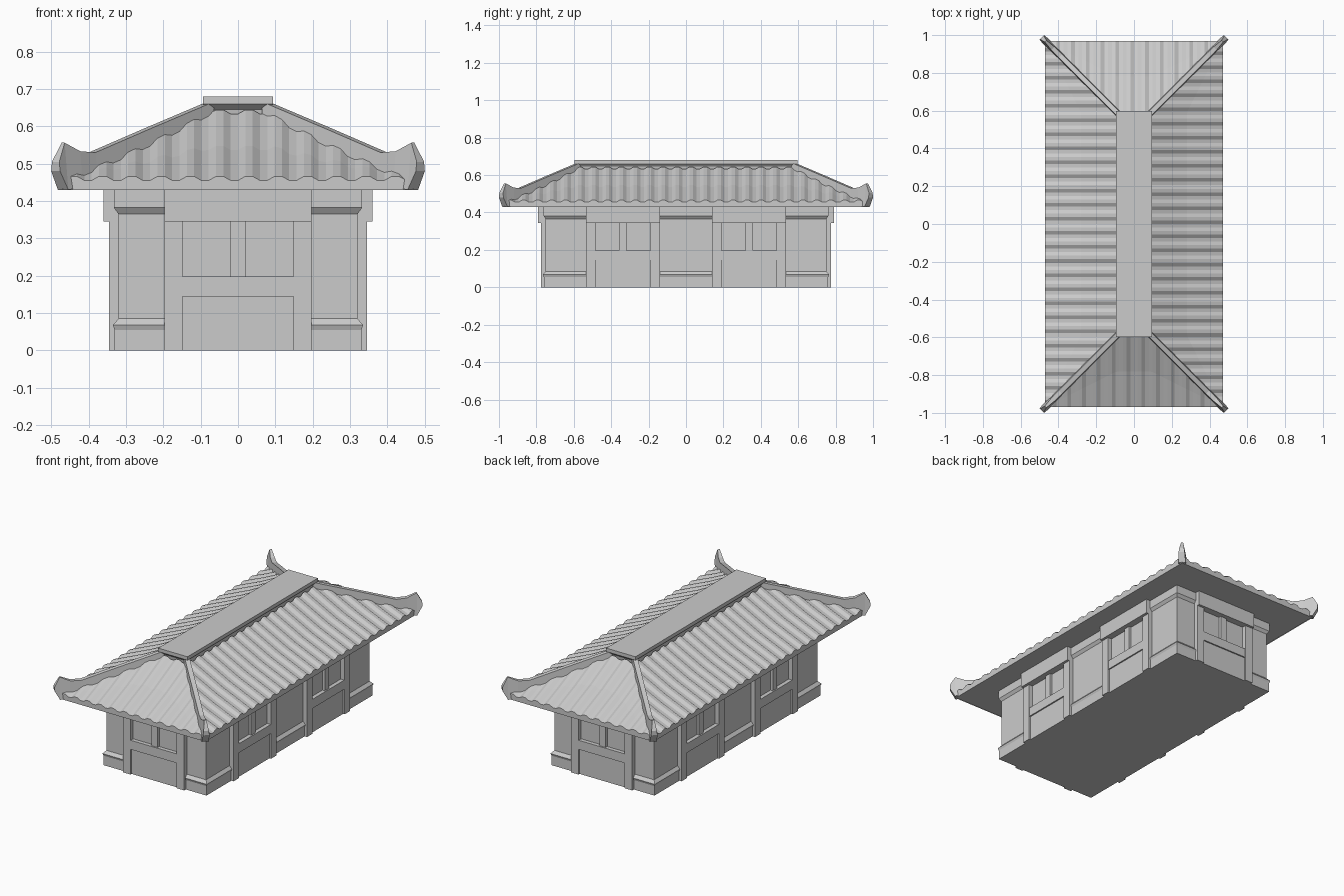
import bpy, bmesh, math
from mathutils import Matrix, Vector

if "Cube" in bpy.data.objects:
    bpy.data.objects.remove(bpy.data.objects["Cube"])

grey = bpy.data.materials.new("plain_grey")
grey.use_nodes = True
grey.diffuse_color = (0.6, 0.6, 0.6, 1)
grey.node_tree.nodes["Principled BSDF"].inputs["Base Color"].default_value = (0.6, 0.6, 0.6, 1)

WALL_X, WALL_Y = 0.32, 0.75
EAVE_X, EAVE_Y = 0.47, 0.97
EAVE_Z, SLAB_Z, RISE, RUN = 0.455, 0.43, 0.178, 0.38


def finish(name, bm, fix_normals=True):
    if fix_normals:
        bmesh.ops.recalc_face_normals(bm, faces=bm.faces)
    mesh = bpy.data.meshes.new(name)
    bm.to_mesh(mesh)
    bm.free()
    mesh.materials.append(grey)
    obj = bpy.data.objects.new(name, mesh)
    bpy.context.collection.objects.link(obj)
    return obj


def loft(bm, rings):
    """Skin a list of four-point rings and cap both ends."""
    loops = [[bm.verts.new(p) for p in ring] for ring in rings]
    for a, b in zip(loops, loops[1:]):
        for i in range(4):
            j = (i + 1) % 4
            bm.faces.new((a[i], a[j], b[j], b[i]))
    bm.faces.new(loops[0][::-1])
    bm.faces.new(loops[-1])


def rect(hx, hy, z):
    return [(-hx, -hy, z), (hx, -hy, z), (hx, hy, z), (-hx, hy, z)]


def box(bm, x0, x1, y0, y1, z0, z1):
    mat = Matrix.Translation(((x0 + x1) / 2, (y0 + y1) / 2, (z0 + z1) / 2))
    mat = mat @ Matrix.Diagonal((x1 - x0, y1 - y0, z1 - z0, 1))
    bmesh.ops.create_cube(bm, size=1, matrix=mat)


# Walls with plinth moulding below and cornice above: (outset, height)
bm = bmesh.new()
moulding = [(0.01, 0), (0.01, 0.055), (0.015, 0.068), (0, 0.085),
            (0, 0.365), (0.012, 0.382), (0.012, 0.435)]
loft(bm, [rect(WALL_X + o, WALL_Y + o, z) for o, z in moulding])
finish("walls", bm)


# Framed bay: posts, lintel, lower panel, sill rail and mullion
def bay(name, angle, offset):
    bm = bmesh.new()
    for s in (-1, 1):
        a, b = sorted((s * 0.148, s * 0.197))
        box(bm, a, b, -0.025, 0.01, 0, 0.35)
    box(bm, -0.197, 0.197, -0.04, 0.01, 0.345, 0.432)
    box(bm, -0.148, 0.148, -0.015, 0.01, 0, 0.145)
    box(bm, -0.148, 0.148, -0.023, 0.01, 0.145, 0.198)
    box(bm, -0.02, 0.02, -0.015, 0.01, 0.198, 0.345)
    obj = finish(name, bm)
    obj.data.transform(Matrix.Translation(offset) @ Matrix.Rotation(angle, 4, 'Z'))


bay("front_bay", 0, Vector((0, -WALL_Y, 0)))
bay("back_bay", math.pi, Vector((0, WALL_Y, 0)))
for y, end in ((-0.337, "front"), (0.337, "back")):
    bay("left_bay_" + end, math.pi / 2, Vector((WALL_X, y, 0)))
    bay("right_bay_" + end, -math.pi / 2, Vector((-WALL_X, y, 0)))

# Flat eave slab
bm = bmesh.new()
box(bm, -EAVE_X + 0.005, EAVE_X - 0.005, -EAVE_Y + 0.005, EAVE_Y - 0.005, SLAB_Z, EAVE_Z - 0.003)
finish("eave_slab", bm)


# Corrugated roof slope, trimmed along the hips
def slope(name, half, depth, waves, angle):
    bm = bmesh.new()
    n = waves * 4
    columns = []
    for i in range(n + 1):
        u = -half + 2 * half * i / n
        reach = min(RUN, half - abs(u))
        bump = 0.011 if i % 4 in (1, 2) else 0
        col = [bm.verts.new((u, -depth, SLAB_Z))]
        for t in (0, 0.5, 1):
            d = reach * t
            f = d / RUN
            z = EAVE_Z + RISE * f - 0.03 * f * (1 - f) + bump
            col.append(bm.verts.new((u, -depth + d, z)))
        columns.append(col)
    for a, b in zip(columns, columns[1:]):
        for k in range(3):
            bm.faces.new((a[k], b[k], b[k + 1], a[k + 1]))
    bmesh.ops.rotate(bm, verts=bm.verts, matrix=Matrix.Rotation(angle, 3, 'Z'))
    finish(name, bm, False)


slope("roof_front", EAVE_X, EAVE_Y, 12, 0)
slope("roof_left", EAVE_Y, EAVE_X, 26, math.pi / 2)
slope("roof_back", EAVE_X, EAVE_Y, 12, math.pi)
slope("roof_right", EAVE_Y, EAVE_X, 26, -math.pi / 2)

# Ridge cap with tapered underside
bm = bmesh.new()
loft(bm, [rect(0.075, 0.575, 0.615), rect(0.08, 0.58, 0.645), rect(0.094, 0.597, 0.66),
          rect(0.094, 0.597, 0.68)])
finish("ridge_cap", bm)

# Hip ridges ending in upturned horns: (x, bottom z, top z, bottom half width, top half width)
stations = [(0.075, 0.6, 0.665, 0.02, 0.013), (0.24, 0.52, 0.595, 0.02, 0.013),
            (0.39, 0.455, 0.53, 0.02, 0.013), (0.43, 0.438, 0.533, 0.02, 0.012),
            (0.468, 0.43, 0.556, 0.02, 0.006), (0.488, 0.48, 0.505, 0.017, 0.014)]
for sx, side in ((1, "left"), (-1, "right")):
    for sy, end in ((1, "back"), (-1, "front")):
        bm = bmesh.new()
        rings = []
        for x, low, high, wl, wh in stations:
            corners = ((wl, low), (-wl, low), (-wh, high), (wh, high))
            rings.append([(sx * (x + w * 0.7), sy * (x + 0.5 - w * 0.7), z) for w, z in corners])
        loft(bm, rings)
        finish("hip_ridge_" + end + "_" + side, bm)
